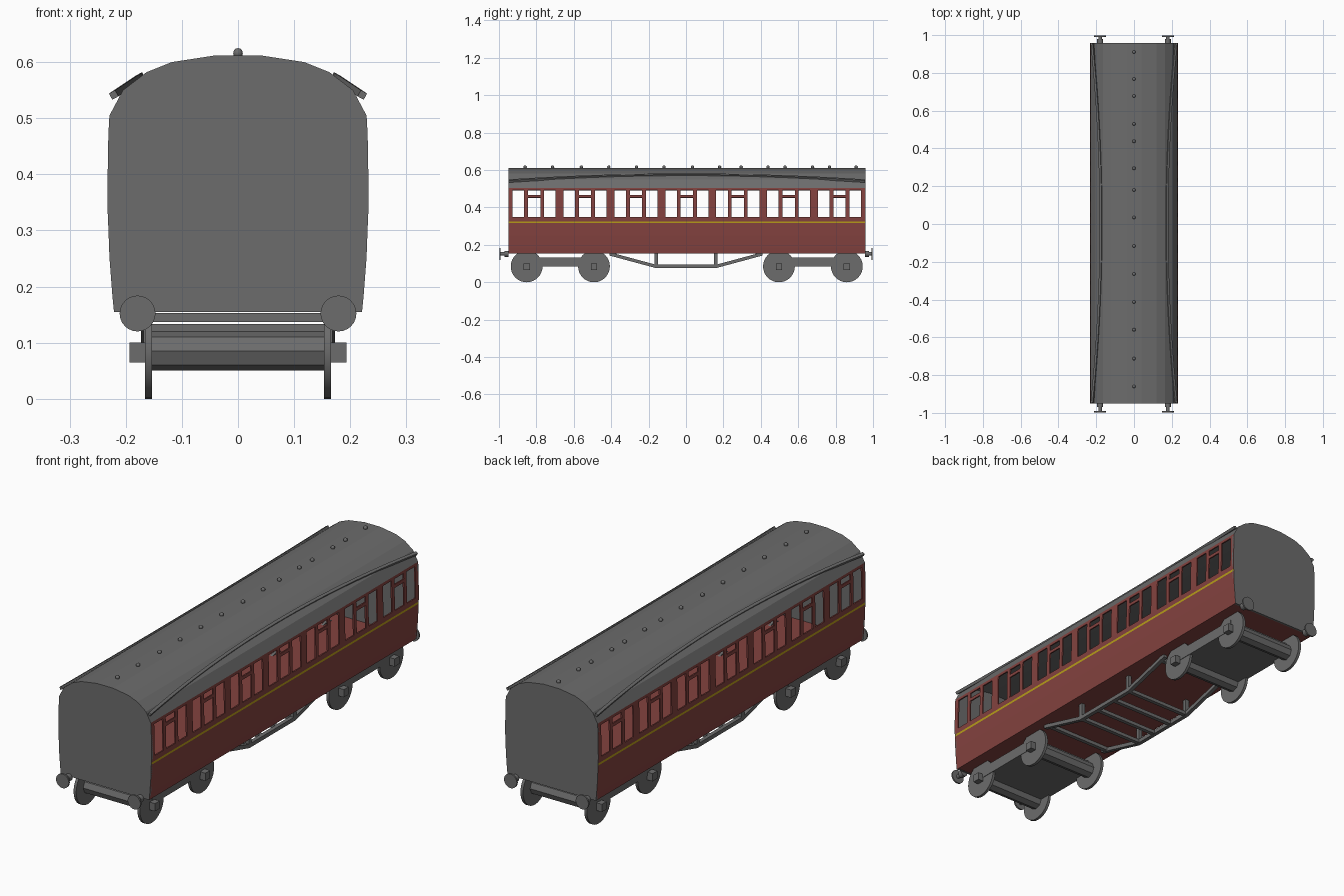
import bpy, bmesh, math
from mathutils import Vector, Matrix

if "Cube" in bpy.data.objects:
    bpy.data.objects.remove(bpy.data.objects["Cube"])


def material(name, rgb):
    m = bpy.data.materials.new(name)
    m.diffuse_color = (*rgb, 1)
    m.use_nodes = True
    m.node_tree.nodes["Principled BSDF"].inputs["Base Color"].default_value = m.diffuse_color
    return m


GREY = material("dark_grey", (0.15, 0.15, 0.15))
RED = material("maroon", (0.23, 0.055, 0.05))
YELLOW = material("yellow_line", (0.48, 0.34, 0.01))
Y0, Y1 = -0.948, 0.957
YC = (Y0 + Y1) / 2


def finish(name, bm, *mats, smooth=False):
    bmesh.ops.recalc_face_normals(bm, faces=bm.faces)
    me = bpy.data.meshes.new(name)
    bm.to_mesh(me)
    bm.free()
    ob = bpy.data.objects.new(name, me)
    bpy.context.collection.objects.link(ob)
    for m in mats:
        me.materials.append(m)
    if smooth:
        bpy.context.view_layer.objects.active = ob
        ob.select_set(True)
        bpy.ops.object.shade_smooth_by_angle(angle=math.radians(40))
        ob.select_set(False)
    return ob


def box(bm, lo, hi):
    lo, hi = Vector(lo), Vector(hi)
    mat = Matrix.Translation((lo + hi) / 2) @ Matrix.Diagonal((*(hi - lo), 1))
    bmesh.ops.create_cube(bm, size=1, matrix=mat)


def cylinder(bm, a, b, r, sides):
    a, b = Vector(a), Vector(b)
    rot = (b - a).to_track_quat('Z', 'Y').to_matrix().to_4x4()
    bmesh.ops.create_cone(bm, cap_ends=True, segments=sides, radius1=r, radius2=r,
                          depth=(b - a).length,
                          matrix=Matrix.Translation((a + b) / 2) @ rot)


def sweep(bm, sections):
    """Join closed cross-sections into a capped bar."""
    rings = [[bm.verts.new(p) for p in s] for s in sections]
    n = len(rings[0])
    for r, q in zip(rings, rings[1:]):
        for i in range(n):
            bm.faces.new((r[i], r[(i + 1) % n], q[(i + 1) % n], q[i]))
    bm.faces.new(rings[0])
    bm.faces.new(rings[-1])


# Half profiles of the coach (x, z)
side = [(0.221, 0.155), (0.224, 0.185), (0.229, 0.25), (0.2315, 0.316), (0.232, 0.326),
        (0.233, 0.35), (0.2315, 0.452), (0.231, 0.467), (0.23, 0.492), (0.229, 0.505)]
roof = [(0.229, 0.505), (0.205, 0.55), (0.163, 0.582), (0.118, 0.6), (0.04, 0.612)]

# Body sides: a grid of panels with the window cells left out
pitch = (Y1 - Y0) / 7
cells = []
for i in range(7):
    c = Y0 + (i + 0.5) * pitch
    cells += [(c - 0.115, 'side'), (c - 0.053, 'post'), (c - 0.033, 'middle'),
              (c + 0.033, 'post'), (c + 0.053, 'side'), (c + 0.115, 'post')]
ys = [Y0] + [c[0] for c in cells] + [Y1]
kinds = ['post'] + [c[1] for c in cells]
for s, label in ((1, "right"), (-1, "left")):
    bm = bmesh.new()
    grid = [[bm.verts.new((s * x, y, z)) for y in ys] for x, z in side]
    for r in range(len(side) - 1):
        for c, kind in enumerate(kinds):
            if (kind == 'side' and r in (5, 6, 7)) or (kind == 'middle' and r in (5, 7)):
                continue
            quad = [grid[r][c], grid[r][c + 1], grid[r + 1][c + 1], grid[r + 1][c]]
            f = bm.faces.new(quad if s > 0 else quad[::-1])
            f.material_index = 1 if r == 3 else 0
    me = bpy.data.meshes.new(label + "_body_side")
    bm.to_mesh(me)
    bm.free()
    ob = bpy.data.objects.new(label + "_body_side", me)
    bpy.context.collection.objects.link(ob)
    me.materials.append(RED)
    me.materials.append(YELLOW)
    mod = ob.modifiers.new("thickness", 'SOLIDIFY')
    mod.thickness = 0.006
    mod.offset = -1

# Floor
bm = bmesh.new()
box(bm, (-0.217, Y0 + 0.004, 0.156), (0.217, Y1 - 0.004, 0.164))
finish("floor", bm, RED)

# Roof shell
bm = bmesh.new()
arc = roof + [(-x, z) for x, z in roof[::-1]]
inner = [(x * 0.97, z - 0.007 if abs(x) < 0.2 else z) for x, z in arc]
shell = arc + inner[::-1]
sweep(bm, [[(x, y, z) for x, z in shell] for y in (Y0, Y1)])
finish("roof", bm, GREY)

# End walls
outline = side + roof[1:]
outline = outline + [(-x, z) for x, z in outline[::-1]]
for name, ya, yb in (("front_end_wall", Y0 - 0.002, Y0 + 0.008), ("back_end_wall", Y1 - 0.008, Y1 + 0.002)):
    bm = bmesh.new()
    sweep(bm, [[(x, y, z) for x, z in outline] for y in (ya, yb)])
    finish(name, bm, GREY)

# Curved rain strips on the roof
for s, label in ((1, "right"), (-1, "left")):
    bm = bmesh.new()
    sections = []
    for i in range(25):
        t = -1 + i / 12
        x, z = 0.172 + 0.048 * t * t, 0.574 - 0.032 * t * t
        y = YC + t * (Y1 - Y0) / 2
        sections.append([(s * (x + a), y, z + b) for a, b in
                         ((-0.007, -0.003), (0.004, -0.009), (0.010, 0.002), (-0.001, 0.008))])
    sweep(bm, sections)
    finish(label + "_rain_strip", bm, GREY)

# Roof vents
bm = bmesh.new()
for y in (0.91, 0.767, 0.677, 0.53, 0.438, 0.295, 0.18, 0.035, -0.117, -0.265, -0.413, -0.56, -0.713, -0.86):
    bmesh.ops.create_uvsphere(bm, u_segments=10, v_segments=6, radius=0.009,
                              matrix=Matrix.Translation((0, y, 0.616)))
finish("roof_vents", bm, GREY, smooth=True)

# Buffers
bm = bmesh.new()
for s in (1, -1):
    for end, e in ((Y0, -1), (Y1, 1)):
        tip = 0.998 * e
        cylinder(bm, (s * 0.179, end, 0.152), (s * 0.179, end + e * 0.022, 0.152), 0.016, 16)
        cylinder(bm, (s * 0.179, end, 0.152), (s * 0.179, tip, 0.152), 0.010, 16)
        cylinder(bm, (s * 0.179, tip - e * 0.007, 0.152), (s * 0.179, tip, 0.152), 0.032, 24)
finish("buffers", bm, GREY, smooth=True)

# Bogies: frame, axles, wheels and axle boxes
for label, axles in (("front", (-0.852, -0.492)), ("back", (0.497, 0.86))):
    frame, wheels, boxes = bmesh.new(), bmesh.new(), bmesh.new()
    box(frame, (-0.168, axles[0], 0.083), (0.168, axles[1], 0.133))
    for y in axles:
        cylinder(frame, (-0.16, y, 0.085), (0.16, y, 0.085), 0.035, 8)
        for s in (1, -1):
            cylinder(wheels, (s * 0.153, y, 0.085), (s * 0.166, y, 0.085), 0.085, 32)
            box(boxes, (min(s * 0.16, s * 0.193), y - 0.017, 0.065),
                (max(s * 0.16, s * 0.193), y + 0.017, 0.1))
    finish(label + "_bogie_frame", frame, GREY)
    finish(label + "_wheels", wheels, GREY, smooth=True)
    finish(label + "_axle_boxes", boxes, GREY)

# Underframe truss: sloping side bars, queen posts and cross bars
bm = bmesh.new()
path = [(-0.41, 0.152), (-0.165, 0.086), (0.165, 0.086), (0.41, 0.152)]
for s in (1, -1):
    sweep(bm, [[(s * 0.155, y, z - 0.009), (s * 0.173, y, z - 0.009),
                (s * 0.173, y, z + 0.009), (s * 0.155, y, z + 0.009)] for y, z in path])
    for y in (-0.16, 0.16):
        box(bm, (s * 0.164 - 0.009, y - 0.009, 0.085), (s * 0.164 + 0.009, y + 0.009, 0.158))
for y, z in ((-0.38, 0.145), (-0.16, 0.086), (-0.055, 0.086), (0.055, 0.086), (0.16, 0.086), (0.38, 0.145)):
    box(bm, (-0.16, y - 0.009, z - 0.008), (0.16, y + 0.009, z + 0.008))
finish("underframe_truss", bm, GREY)
